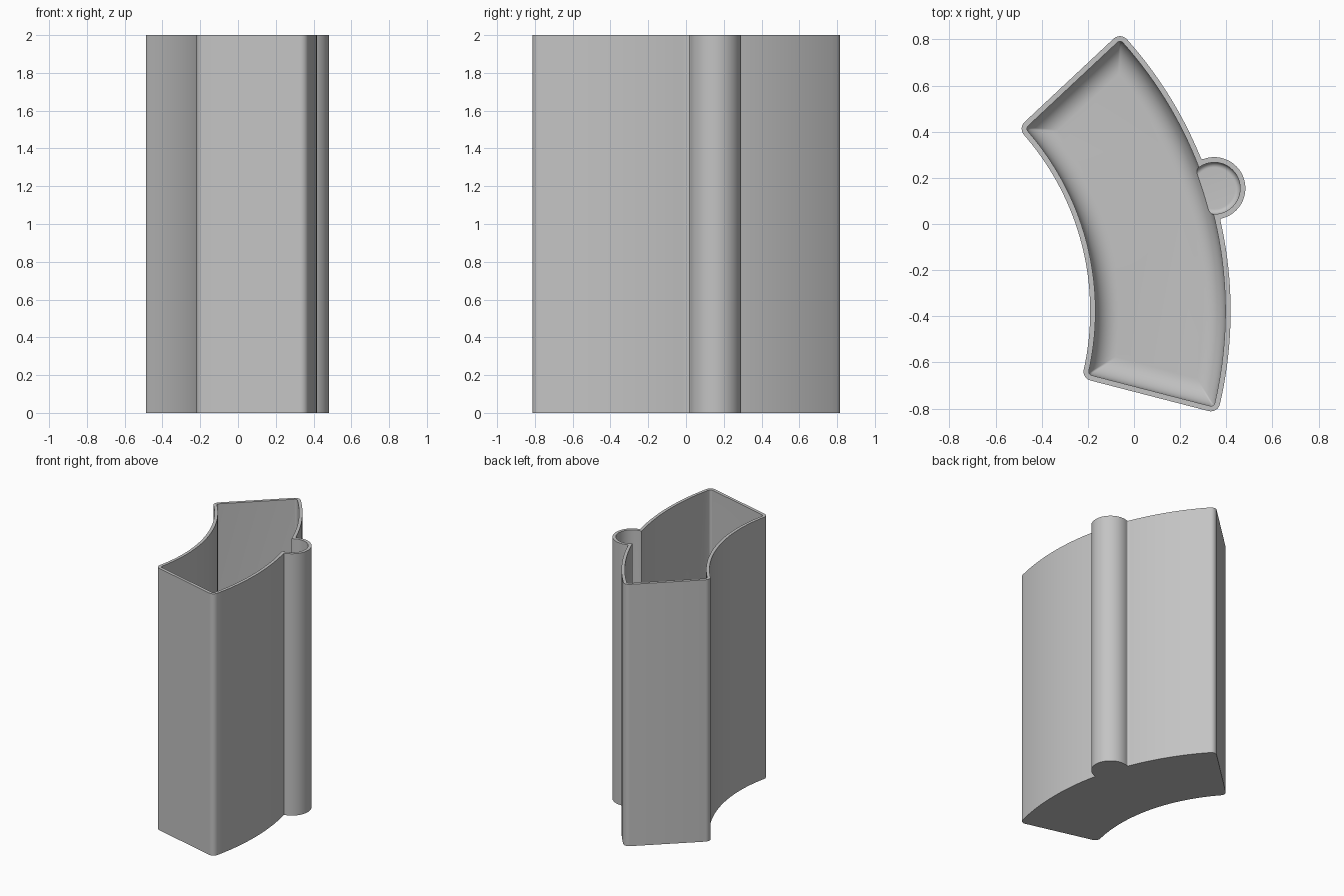
import bpy, bmesh
from math import sin, cos, asin, pi, radians
from mathutils import Vector

if "Cube" in bpy.data.objects:
    bpy.data.objects.remove(bpy.data.objects["Cube"])

HEIGHT = 2.0
WALL = 0.023
FLOOR = 0.025
CENTRE = Vector((-1.351, -0.378))     # centre of the curved plan
R_IN, R_OUT = 1.161, 1.77
A_LOW, A_HIGH = radians(-14.5), radians(43.1)
CORNER = 0.04
KNOB = Vector((0.348, 0.155))
KNOB_R = 0.135

grey = bpy.data.materials.new("plain grey")
grey.use_nodes = True
grey.diffuse_color = (0.55, 0.55, 0.55, 1)
grey.node_tree.nodes["Principled BSDF"].inputs["Base Color"].default_value = (0.55, 0.55, 0.55, 1)


def polar(r, a):
    return Vector((r * cos(a), r * sin(a)))


def sector(inset, arc_steps=40, corner_steps=6):
    """Rounded ring-sector outline, counter-clockwise, moved inwards by inset."""
    rho = max(CORNER - inset, 0.006)
    d = inset + rho
    ri, ro = R_IN + d, R_OUT - d
    ti, to = asin(d / ri), asin(d / ro)
    pts = []

    def corner(r, a, start, end):
        for i in range(corner_steps + 1):
            pts.append(CENTRE + polar(r, a) + polar(rho, start + (end - start) * i / corner_steps))

    def arc(r, a0, a1):
        for i in range(1, arc_steps):
            pts.append(CENTRE + polar(r, a0 + (a1 - a0) * i / arc_steps))

    lo, hi = A_LOW + to, A_HIGH - to
    corner(ro, lo, A_LOW - pi / 2, lo)
    arc(ro + rho, lo, hi)
    corner(ro, hi, hi, A_HIGH + pi / 2)
    lo, hi = A_LOW + ti, A_HIGH - ti
    corner(ri, hi, A_HIGH + pi / 2, hi + pi)
    arc(ri - rho, hi, lo)
    corner(ri, lo, lo + pi, A_LOW + 3 * pi / 2)
    return pts


def circle(inset, steps=72):
    return [KNOB + polar(KNOB_R - inset, 2 * pi * i / steps) for i in range(steps)]


def loft(name, outline, rings):
    """Closed solid through (inset, z) rings of one outline."""
    bm = bmesh.new()
    loops = [[bm.verts.new((p.x, p.y, z)) for p in outline(inset)] for inset, z in rings]
    for a, b in zip(loops, loops[1:]):
        for i in range(len(a)):
            j = (i + 1) % len(a)
            bm.faces.new((a[i], a[j], b[j], b[i]))
    bm.faces.new(loops[0][::-1])
    bm.faces.new(loops[-1])
    bmesh.ops.recalc_face_normals(bm, faces=bm.faces)
    mesh = bpy.data.meshes.new(name)
    bm.to_mesh(mesh)
    bm.free()
    mesh.materials.append(grey)
    obj = bpy.data.objects.new(name, mesh)
    bpy.context.collection.objects.link(obj)
    return obj


def cavity_rings(floor, radius, steps=10):
    """Rings rising from a filleted floor to above the rim."""
    rings = []
    for i in range(steps + 1):
        a = pi / 2 * i / steps
        rings.append((WALL + radius * (1 - sin(a)), floor + radius * (1 - cos(a))))
    return rings + [(WALL, HEIGHT + 0.1)]


def combine(target, tool, operation):
    bpy.context.view_layer.objects.active = target
    mod = target.modifiers.new("combine", 'BOOLEAN')
    mod.operation = operation
    mod.solver = 'EXACT'
    mod.object = tool
    bpy.ops.object.modifier_apply(modifier=mod.name)
    bpy.data.objects.remove(tool)


# Outer body: curved block with a round rib on its convex side
body = loft("curved_container", sector, [(0, 0), (0, HEIGHT)])
combine(body, loft("rib", circle, [(0, 0), (0, HEIGHT)]), 'UNION')

# Soften the two grooves where the rib meets the block
bm = bmesh.new()
bm.from_mesh(body.data)
grooves = [e for e in bm.edges
           if len(e.link_faces) == 2 and e.calc_face_angle(0) > radians(30)
           and abs(e.verts[0].co.z - e.verts[1].co.z) > 1]
bmesh.ops.bevel(bm, geom=grooves, offset=0.012, segments=4, profile=0.5, affect='EDGES')
bm.to_mesh(body.data)
bm.free()

# Hollow out the main chamber and the rib channel
combine(body, loft("chamber", sector, cavity_rings(FLOOR, 0.1)), 'DIFFERENCE')
combine(body, loft("channel", circle, cavity_rings(FLOOR + 0.045, 0.022)), 'DIFFERENCE')

# Smooth walls with crisp rims
bpy.ops.object.select_all(action='DESELECT')
body.select_set(True)
bpy.context.view_layer.objects.active = body
bpy.ops.object.shade_smooth_by_angle(angle=radians(30))
